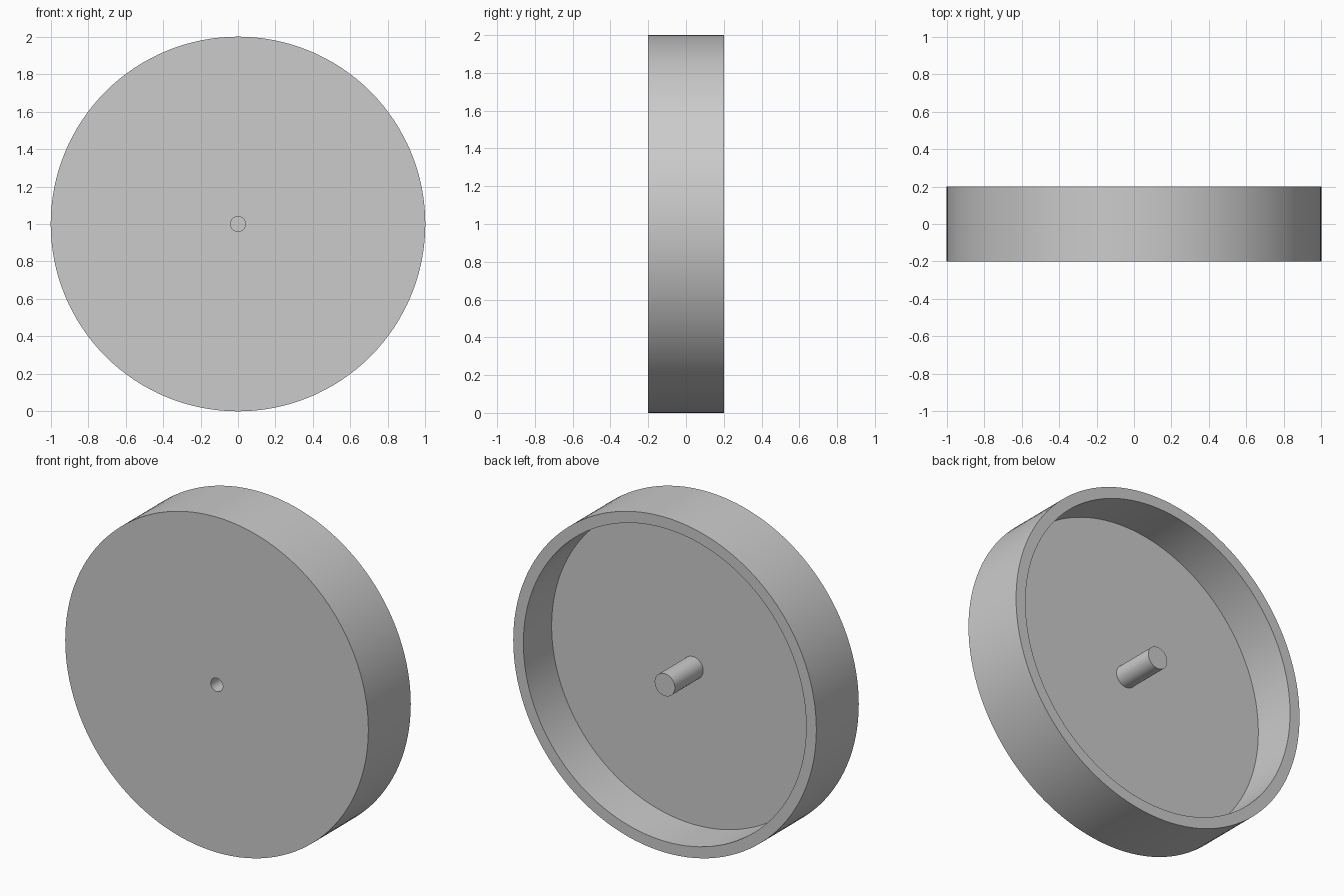
import bpy
import bmesh
import math
from mathutils import Vector

cube = bpy.data.objects.get("Cube")
if cube:
    bpy.data.objects.remove(cube, do_unlink=True)

# Plain grey for the whole part
grey = bpy.data.materials.new("plain grey")
grey.use_nodes = True
colour = (0.6, 0.6, 0.6, 1.0)
grey.diffuse_color = colour
grey.node_tree.nodes["Principled BSDF"].inputs["Base Color"].default_value = colour

SEGMENTS = 128
CENTRE = Vector((0, 0, 1))
FRONT, BACK = -0.2, 0.2
OUTER, INNER = 1.0, 0.9333
FLOOR = -0.0667
POST, BORE, BORE_END = 0.0667, 0.04, 0.07


def lathe(name, profile):
    """Turn a (radius, y) profile around the horizontal axis of the wheel."""
    bm = bmesh.new()
    verts = [bm.verts.new(CENTRE + Vector((0, y, r))) for r, y in profile]
    edges = [bm.edges.new(pair) for pair in zip(verts, verts[1:])]
    bmesh.ops.spin(bm, geom=verts + edges, cent=CENTRE, axis=(0, 1, 0),
                   angle=math.tau, steps=SEGMENTS, use_duplicate=False)
    bmesh.ops.remove_doubles(bm, verts=bm.verts[:], dist=0.0001)
    bmesh.ops.recalc_face_normals(bm, faces=bm.faces[:])
    mesh = bpy.data.meshes.new(name)
    bm.to_mesh(mesh)
    bm.free()
    mesh.materials.append(grey)
    obj = bpy.data.objects.new(name, mesh)
    bpy.context.collection.objects.link(obj)
    return obj


# One turned solid: blind bore, front disc, rim, recessed floor and centre post
dish = lathe("round_dish_with_post", [
    (0, BORE_END), (BORE, BORE_END), (BORE, FRONT),
    (OUTER, FRONT), (OUTER, BACK),
    (INNER, BACK), (INNER, FLOOR),
    (POST, FLOOR), (POST, BACK), (0, BACK),
])

# Smooth curved walls, crisp edges
bpy.ops.object.select_all(action="DESELECT")
dish.select_set(True)
bpy.context.view_layer.objects.active = dish
bpy.ops.object.shade_smooth_by_angle(angle=math.radians(30))
